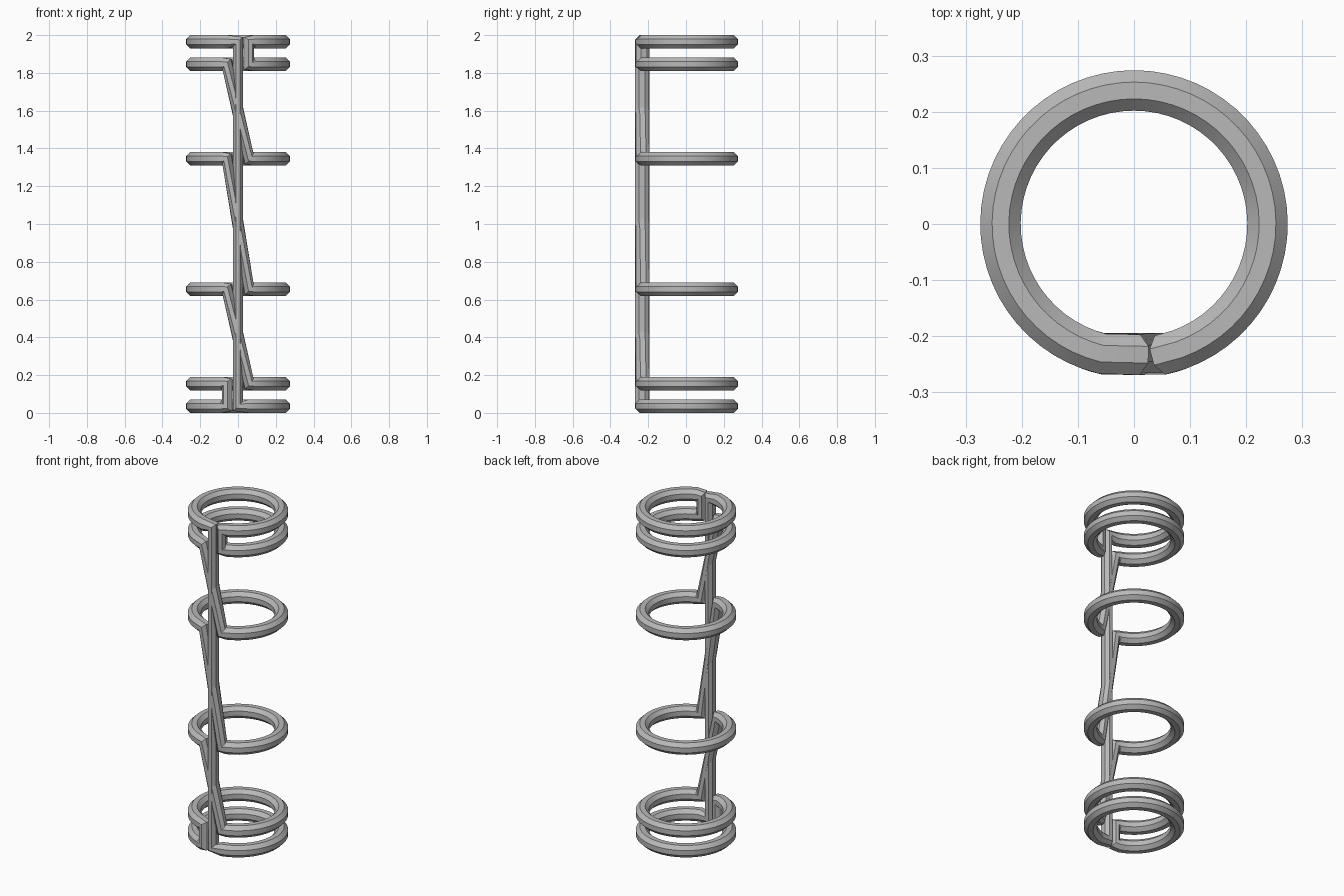
import bpy, bmesh, math
from mathutils import Vector

cube = bpy.data.objects.get("Cube")
if cube:
    bpy.data.objects.remove(cube, do_unlink=True)

RING_R = 0.238                      # radius of the wire centre line
WIRE_R = 0.039                      # corner radius of the octagonal wire
SIDES = 8
STEPS = 56
GAP = 0.24                          # half opening angle at the front
POLE_Y = -0.233
TOP = 2 - WIRE_R * math.cos(math.pi / SIDES)
LEVELS = [2 - TOP, 0.155, 0.655, 1.345, 1.845, TOP]


def ring(z, from_right):
    """Open ring around the back, starting at one side of the front gap."""
    pts = []
    for i in range(STEPS + 1):
        a = GAP + (2 * math.pi - 2 * GAP) * i / STEPS
        side = 1 if from_right else -1
        pts.append(Vector((side * RING_R * math.sin(a), -RING_R * math.cos(a), z)))
    return pts


# Closed wire path: rings joined at the front, then back along the pole
path = []
for n, z in enumerate(LEVELS):
    path += ring(z, n in (0, len(LEVELS) - 1))
path += [Vector((0, POLE_Y, LEVELS[-1])), Vector((0, POLE_Y, LEVELS[0]))]

# Sweep an octagon along the path, each section on the bisecting plane
bm = bmesh.new()
loops = []
for i, p in enumerate(path):
    before = (p - path[i - 1]).normalized()
    after = (path[(i + 1) % len(path)] - p).normalized()
    tangent = (before + after).normalized()
    out = Vector((p.x, p.y, 0)).normalized()
    out = (out - tangent * out.dot(tangent)).normalized()
    across = tangent.cross(out)
    loop = []
    for k in range(SIDES):
        a = 2 * math.pi * (k + 0.5) / SIDES
        loop.append(bm.verts.new(p + WIRE_R * (out * math.cos(a) + across * math.sin(a))))
    loops.append(loop)
for i, a in enumerate(loops):
    b = loops[(i + 1) % len(loops)]
    for k in range(SIDES):
        m = (k + 1) % SIDES
        bm.faces.new((a[k], a[m], b[m], b[k]))
bmesh.ops.recalc_face_normals(bm, faces=bm.faces)

mesh = bpy.data.meshes.new("coil_wire")
bm.to_mesh(mesh)
bm.free()
wire = bpy.data.objects.new("coil_wire", mesh)
bpy.context.collection.objects.link(wire)

# Grey metal
grey = bpy.data.materials.new("grey_metal")
grey.use_nodes = True
color = (0.48, 0.48, 0.48, 1)
grey.diffuse_color = color
grey.node_tree.nodes["Principled BSDF"].inputs["Base Color"].default_value = color
mesh.materials.append(grey)

# Smooth along the wire, crisp octagon edges
bpy.ops.object.select_all(action="DESELECT")
wire.select_set(True)
bpy.context.view_layer.objects.active = wire
bpy.ops.object.shade_smooth_by_angle(angle=math.radians(30))
